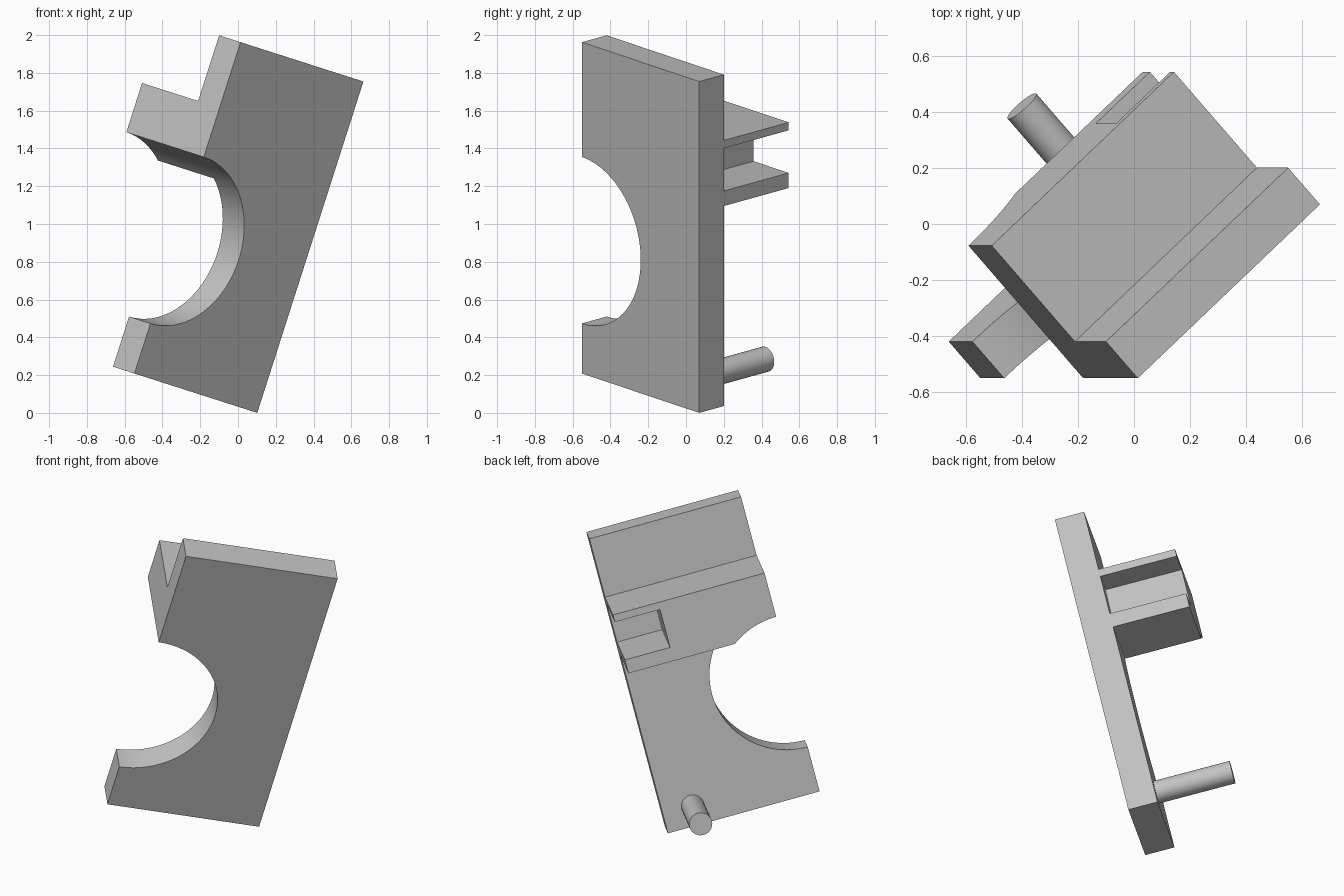
import bpy
import bmesh
from math import radians, degrees, asin, cos, sin
from mathutils import Matrix, Vector

cube = bpy.data.objects.get("Cube")
if cube:
    bpy.data.objects.remove(cube, do_unlink=True)

# Single flat colour
grey = bpy.data.materials.new("grey")
grey.use_nodes = True
colour = (0.55, 0.55, 0.55, 1)
grey.diffuse_color = colour
grey.node_tree.nodes["Principled BSDF"].inputs["Base Color"].default_value = colour

# Tilted frame of the bracket: width, length and depth axes from one corner
length_axis = Vector((0.305, 0, 0.952)).normalized()
width_axis = Vector((-0.704, -0.672, 0.2255)).normalized()
depth_axis = width_axis.cross(length_axis).normalized()
frame = Matrix((width_axis, length_axis, depth_axis)).transposed().to_4x4()
frame.translation = (0.102, 0.07, 0)

WIDTH, LENGTH, PLATE, DEPTH = 0.923, 1.842, 0.177, 0.64
CENTRE, RADIUS = 0.741, 0.4625
BLOCK_LOW, BLOCK_HIGH = 1.112, 1.477
POCKET_LOW, POCKET_HIGH, POCKET_WIDTH = 1.196, 1.433, 0.275


def arc(cx, cy, r, start, end, steps):
    angles = [radians(start + (end - start) * i / steps) for i in range(steps + 1)]
    return [(cx + r * cos(a), cy + r * sin(a)) for a in angles]


def extrude_profile(name, points, low, high):
    bm = bmesh.new()
    face = bm.faces.new([bm.verts.new((x, y, low)) for x, y in points])
    extruded = bmesh.ops.extrude_face_region(bm, geom=[face], use_keep_orig=True)
    top = [v for v in extruded["geom"] if isinstance(v, bmesh.types.BMVert)]
    bmesh.ops.translate(bm, verts=top, vec=(0, 0, high - low))
    bmesh.ops.recalc_face_normals(bm, faces=bm.faces)
    mesh = bpy.data.meshes.new(name)
    bm.to_mesh(mesh)
    bm.free()
    mesh.materials.append(grey)
    obj = bpy.data.objects.new(name, mesh)
    bpy.context.collection.objects.link(obj)
    obj.matrix_world = frame
    bpy.ops.object.select_all(action="DESELECT")
    obj.select_set(True)
    bpy.context.view_layer.objects.active = obj
    bpy.ops.object.shade_smooth_by_angle(angle=radians(30))
    return obj


# Plate with a half-round cutout in one long edge
cutout = arc(WIDTH, CENTRE, RADIUS, 270, 90, 48)
extrude_profile("plate", [(0, 0), (WIDTH, 0)] + cutout + [(WIDTH, LENGTH), (0, LENGTH)],
                0, PLATE)

# Rear block, trimmed by the same cutout, with a pocket open to the side
trim_angle = 180 - degrees(asin((BLOCK_LOW - CENTRE) / RADIUS))
trim = arc(WIDTH, CENTRE, RADIUS, trim_angle, 90, 12)
pocket = [(0, POCKET_HIGH), (POCKET_WIDTH, POCKET_HIGH),
          (POCKET_WIDTH, POCKET_LOW), (0, POCKET_LOW)]
extrude_profile("rear_block", [(0, BLOCK_LOW)] + trim
                + [(WIDTH, BLOCK_HIGH), (0, BLOCK_HIGH)] + pocket, PLATE, DEPTH)

# Round locating peg near the lower corner
extrude_profile("peg", arc(0.182, 0.118, 0.068, 0, 360, 48)[:-1], PLATE, DEPTH)
